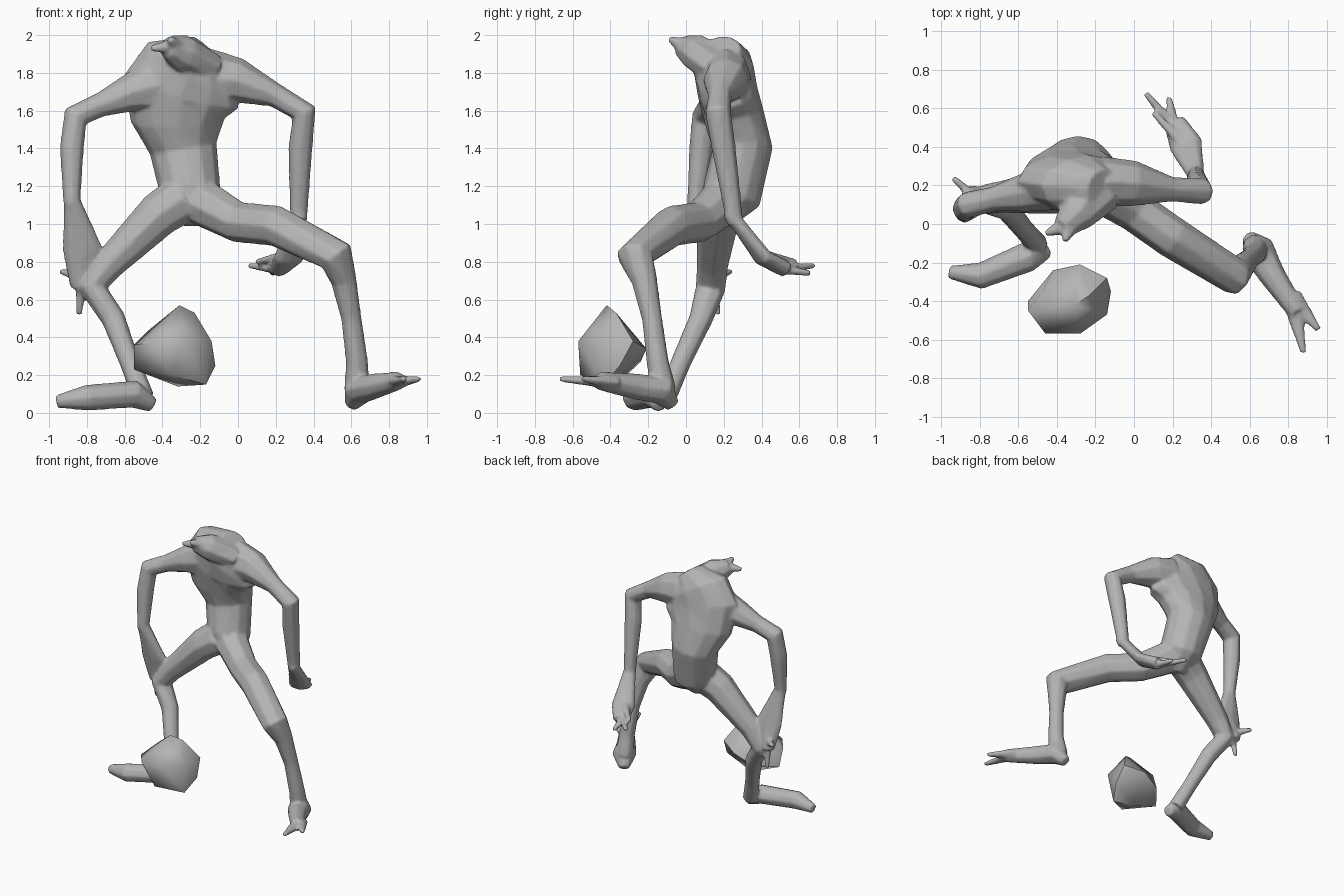
import bpy, bmesh
from math import sin, cos, tau
from mathutils import Vector

cube = bpy.data.objects.get("Cube")
if cube:
    bpy.data.objects.remove(cube, do_unlink=True)

shade = 0.46
grey = (shade, shade, shade, 1)
clay = bpy.data.materials.new("clay grey")
clay.use_nodes = True
clay.diffuse_color = grey
clay.node_tree.nodes["Principled BSDF"].inputs["Base Color"].default_value = grey

depth_axis = Vector((0, 1, 0))
height_axis = Vector((0, 0, 1))


def direction_at(points, index):
    """Average direction of the path segments that meet at a point."""
    total = Vector()
    if index > 0:
        total += (points[index] - points[index - 1]).normalized()
    if index + 1 < len(points):
        total += (points[index + 1] - points[index]).normalized()
    return total


def loft(bm, flat_axis, thickness, rings, sides=8):
    """Closed tube through (x, y, z, radius) rings, kept under a thickness along one axis."""
    points = [Vector(ring[:3]) for ring in rings]
    loops = []
    for index, (centre, ring) in enumerate(zip(points, rings)):
        along = direction_at(points, index)
        across = along.cross(flat_axis).normalized()
        wide = across * ring[3]
        deep = across.cross(along).normalized() * min(ring[3], thickness)
        angles = [tau * k / sides for k in range(sides)]
        loops.append([bm.verts.new(centre + wide * cos(a) + deep * sin(a)) for a in angles])
    for lower, upper in zip(loops, loops[1:]):
        for k in range(sides):
            after = (k + 1) % sides
            bm.faces.new((lower[k], lower[after], upper[after], upper[k]))
    bm.faces.new(reversed(loops[0]))
    bm.faces.new(loops[-1])


def digits(bm, flat_axis, base, tips, wide=0.035, thick=0.03, thin=0.017):
    """Tapered fingers or toes that fan out from a shared base."""
    for tip in tips:
        loft(bm, flat_axis, thick, [(*base, wide), (*tip, thin)], sides=6)


def make_object(bm, name):
    bmesh.ops.recalc_face_normals(bm, faces=bm.faces)
    mesh = bpy.data.meshes.new(name)
    bm.to_mesh(mesh)
    bm.free()
    mesh.materials.append(clay)
    made = bpy.data.objects.new(name, mesh)
    bpy.context.collection.objects.link(made)
    return made


bm = bmesh.new()

# Torso, from the crotch up to the hunched shoulders
loft(bm, depth_axis, 0.16, [
    (-.25, .17, 1.02, .08), (-.25, .24, 1.15, .16), (-.29, .3, 1.4, .18),
    (-.32, .26, 1.55, .25), (-.3, .22, 1.7, .32), (-.25, .2, 1.82, .27),
    (-.16, .18, 1.92, .11)], sides=12)

# Open neck stump with a forked end
loft(bm, height_axis, 0.1, [
    (-.2, .18, 1.83, .15), (-.3, .05, 1.91, .1), (-.37, -.02, 1.94, .06)])
digits(bm, height_axis, (-.33, 0, 1.94), [(-.46, -.05, 1.93), (-.36, -.09, 1.98)],
       wide=0.06, thick=0.05)

# Left arm
loft(bm, depth_axis, 0.13, [
    (-.15, .22, 1.77, .16), (0, .21, 1.76, .12), (.2, .18, 1.68, .065),
    (.35, .17, 1.59, .07), (.33, .2, 1.4, .065), (.32, .26, 1, .045)])

# Left hand, stretched backwards
loft(bm, height_axis, 0.045, [(.33, .23, 1.06, .04), (.27, .41, .82, .09), (.21, .53, .76, .06)])
digits(bm, height_axis, (.21, .5, .76), [(.18, .66, .74), (.06, .68, .78)])
digits(bm, height_axis, (.27, .4, .84), [(.1, .58, .8)])

# Right arm
loft(bm, depth_axis, 0.13, [
    (-.4, .2, 1.74, .16), (-.58, .16, 1.69, .1), (-.73, .13, 1.63, .065),
    (-.86, .1, 1.57, .07), (-.88, .08, 1.4, .065), (-.88, .05, 1.1, .045)])

# Right hand, hanging beside the knee
loft(bm, depth_axis, 0.045, [(-.88, .05, 1.13, .045), (-.82, .11, .86, .11), (-.84, .16, .66, .05)])
digits(bm, depth_axis, (-.83, .14, .72), [(-.84, .17, .52), (-.8, .17, .6), (-.94, .24, .75)])

# Left leg, thigh reaching forwards and out
loft(bm, Vector((.6, .8, 0)), 0.13, [
    (-.2, .2, 1.12, .13), (0, .07, 1.01, .11), (.2, -.07, .99, .11),
    (.52, -.27, .83, .1), (.56, -.22, .7, .07), (.6, -.18, .5, .055),
    (.63, -.15, .27, .06), (.63, -.12, .12, .07)])

# Left foot, a wedge from the heel that ends in two toes
loft(bm, height_axis, 0.08, [
    (.6, -.07, .04, .04), (.64, -.13, .12, .09), (.72, -.27, .14, .07), (.85, -.46, .17, .05)])
digits(bm, height_axis, (.82, -.38, .16), [(.88, -.67, .18), (.96, -.55, .18)],
       wide=0.06, thick=0.04)

# Right leg, thigh dropping sideways
loft(bm, depth_axis, 0.13, [
    (-.3, .2, 1.13, .13), (-.42, .17, 1.05, .12), (-.69, .14, .78, .085),
    (-.77, .13, .66, .08), (-.66, .08, .5, .065), (-.57, -.03, .26, .055), (-.5, -.11, .08, .06)])

# Right foot, pointing outwards
loft(bm, height_axis, 0.075, [
    (-.45, -.14, .04, .04), (-.55, -.17, .1, .08), (-.8, -.27, .08, .07), (-.96, -.25, .06, .035)])

# Fuse the limbs into one skin, soften the joins and thin the mesh
body = make_object(bm, "body")
fuse = body.modifiers.new("fuse", "REMESH")
fuse.mode = "VOXEL"
fuse.voxel_size = 0.009
fuse.use_smooth_shade = True
soften = body.modifiers.new("soften", "SMOOTH")
soften.iterations = 10
thin_out = body.modifiers.new("thin out", "DECIMATE")
thin_out.ratio = 0.15

# Rough stone between the legs, a chipped lump with a blunt peak
bm = bmesh.new()
for corner in [
        (-.31, -.42, .57), (-.23, -.37, .53), (-.47, -.34, .44), (-.55, -.45, .36),
        (-.55, -.4, .23), (-.46, -.57, .37), (-.28, -.57, .38), (-.35, -.56, .2),
        (-.14, -.47, .38), (-.12, -.35, .25), (-.17, -.44, .15), (-.32, -.38, .14),
        (-.42, -.24, .27), (-.28, -.21, .34), (-.14, -.28, .38)]:
    bm.verts.new(corner)
bmesh.ops.convex_hull(bm, input=bm.verts)
stone = make_object(bm, "stone")
stone.select_set(True)
bpy.context.view_layer.objects.active = stone
bpy.ops.object.shade_smooth_by_angle(angle=1)
